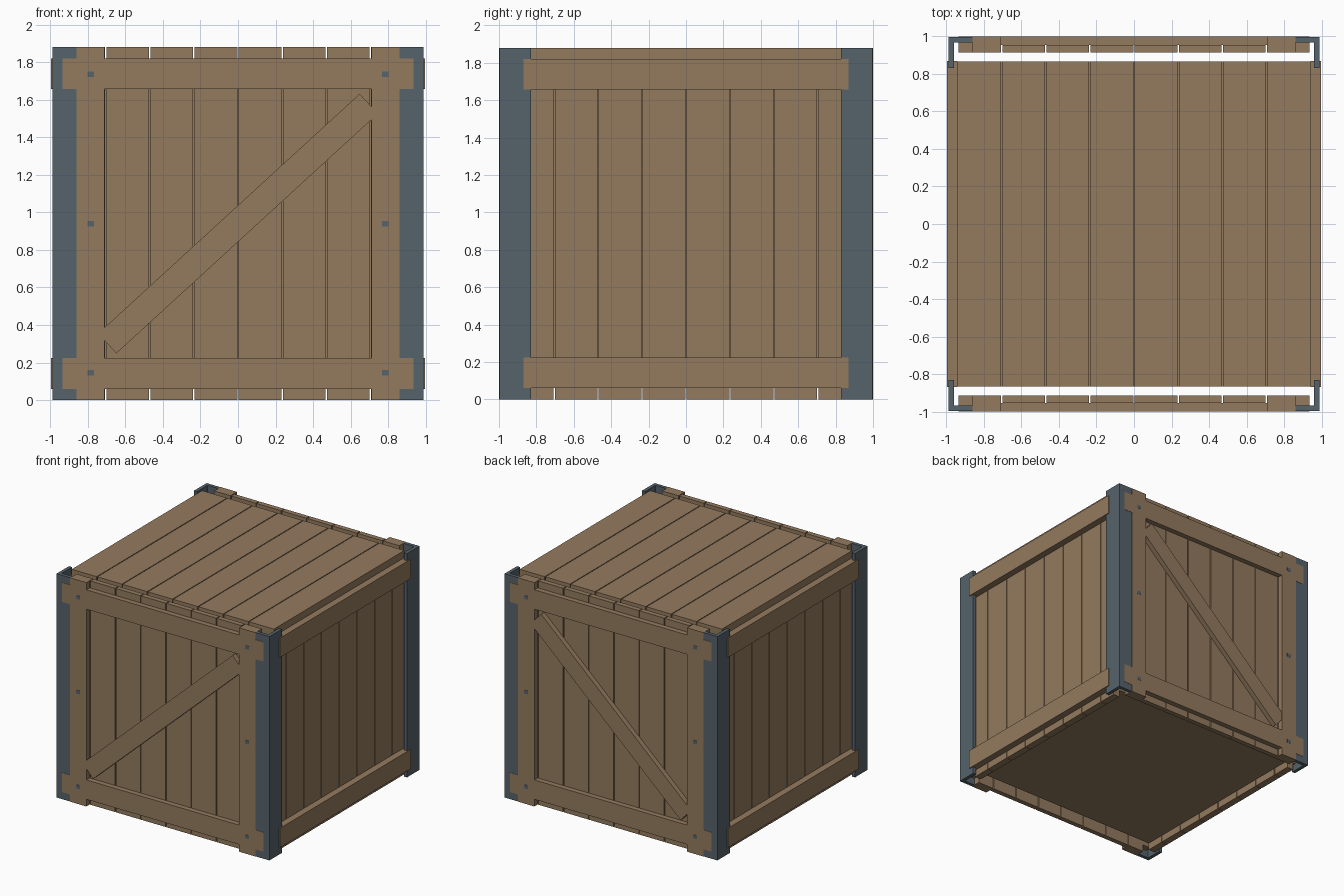
import bpy, bmesh, math
from mathutils import Matrix, Vector

if "Cube" in bpy.data.objects:
    bpy.data.objects.remove(bpy.data.objects["Cube"])


def material(name, rgb):
    m = bpy.data.materials.new(name)
    m.diffuse_color = (*rgb, 1)
    m.use_nodes = True
    m.node_tree.nodes["Principled BSDF"].inputs["Base Color"].default_value = m.diffuse_color
    return m


WOOD = material("brown wood", (0.295, 0.195, 0.113))
STEEL = material("blue grey steel", (0.093, 0.125, 0.147))


def add_object(name, bm, mat):
    bmesh.ops.recalc_face_normals(bm, faces=bm.faces)
    for f in bm.faces:
        f.smooth = False
    me = bpy.data.meshes.new(name)
    bm.to_mesh(me)
    bm.free()
    me.materials.clear()
    me.materials.append(mat)
    ob = bpy.data.objects.new(name, me)
    bpy.context.collection.objects.link(ob)
    return ob


def boxes(name, spans, mat):
    """One object made of boxes, each given as (x0, x1, y0, y1, z0, z1)."""
    bm = bmesh.new()
    for x0, x1, y0, y1, z0, z1 in spans:
        centre = Vector(((x0 + x1) / 2, (y0 + y1) / 2, (z0 + z1) / 2))
        size = Vector((abs(x1 - x0), abs(y1 - y0), abs(z1 - z0)))
        bmesh.ops.create_cube(bm, size=1, matrix=Matrix.Translation(centre) @ Matrix.Diagonal((*size, 1)))
    return add_object(name, bm, mat)


def extruded(name, loops, depth, matrix, mat):
    """Flat outline (with optional hole) given thickness along its normal."""
    cu = bpy.data.curves.new(name, 'CURVE')
    cu.dimensions = '2D'
    cu.fill_mode = 'BOTH'
    cu.extrude = depth / 2
    for loop in loops:
        sp = cu.splines.new('POLY')
        sp.points.add(len(loop) - 1)
        for p, (x, y) in zip(sp.points, loop):
            p.co = (x, y, 0, 1)
        sp.use_cyclic_u = True
    tmp = bpy.data.objects.new(name + "_outline", cu)
    bpy.context.collection.objects.link(tmp)
    me = bpy.data.meshes.new_from_object(tmp.evaluated_get(bpy.context.evaluated_depsgraph_get()))
    bm = bmesh.new()
    bm.from_mesh(me)
    bpy.data.objects.remove(tmp)
    bpy.data.meshes.remove(me)
    bmesh.ops.remove_doubles(bm, verts=bm.verts, dist=1e-4)
    bmesh.ops.transform(bm, matrix=matrix, verts=bm.verts)
    return add_object(name, bm, mat)


H = 1.88                       # overall height
BX, BY = 0.94, 0.865           # plank body half sizes
T = 0.06                       # top and side plank thickness
Y0, Y1, Y2 = 0.913, 0.955, 0.9985   # end planks inner, outer; frame outer
GAP = 0.007


def plank_spans(limit):
    edges = [-limit] + [0.235 * i for i in range(-3, 4)] + [limit]
    for i, (a, b) in enumerate(zip(edges, edges[1:])):
        yield (a + (GAP / 2 if i else 0), b - (GAP / 2 if i < len(edges) - 2 else 0))


# inner body behind the planks
boxes("inner_body", [(-BX + T, BX - T, -BY, BY, T, H - T)], WOOD)

# top planks run front to back
boxes("top_planks", [(a, b, -BY, BY, H - T, H) for a, b in plank_spans(BX)], WOOD)

for s, end, side in ((-1, "front", "left"), (1, "back", "right")):
    # upright planks of the walls
    boxes(end + "_planks", [(a, b, s * Y0, s * Y1, 0, H) for a, b in plank_spans(0.86)], WOOD)
    boxes(side + "_planks", [(s * (BX - T), s * BX, a, b, 0, H - T) for a, b in plank_spans(BY)], WOOD)

    # side rails
    boxes(side + "_rails", [(s * BX, s * 0.997, -0.869, 0.869, z, z + 0.163) for z in (0.06, 1.657)], WOOD)

    # end frame: stiles and rails in one outline with an opening
    quarter = [(0.86, 0), (0.86, 0.06), (0.935, 0.06), (0.935, 0.223), (0.86, 0.223)]
    right = quarter + [(x, H - z) for x, z in reversed(quarter)]
    # the rails stop short of the stile ends
    notch_top = [(0.71, H), (0.71, H - 0.06), (-0.71, H - 0.06), (-0.71, H)]
    notch_bottom = [(-0.71, 0), (-0.71, 0.06), (0.71, 0.06), (0.71, 0)]
    outline = right + notch_top + [(-x, z) for x, z in reversed(right)] + notch_bottom
    hole = [(-0.71, 0.223), (0.71, 0.223), (0.71, 1.657), (-0.71, 1.657)]
    upright = Matrix.Rotation(math.pi / 2, 4, 'X')
    extruded(end + "_frame", [outline, hole], Y2 - Y1,
             Matrix.Translation((0, s * (Y1 + Y2) / 2, 0)) @ upright, WOOD)

    # diagonal brace, its corners tucked into the frame
    bm = bmesh.new()
    bmesh.ops.create_cube(bm, size=1, matrix=Matrix.Translation((0, s * 0.976, 0.94))
                          @ Matrix.Rotation(-math.radians(42.5), 4, 'Y')
                          @ Matrix.Diagonal((1.89, 0.043, 0.144, 1)))
    add_object(end + "_brace", bm, WOOD)

    # square bolt heads
    boxes(end + "_bolts", [(x - 0.018, x + 0.018, s * 0.98, s * 1.0, z - 0.015, z + 0.015)
                           for x in (-0.785, 0.785) for z in (0.145, 0.94, 1.735)], STEEL)

    # steel corner angles
    for sx, lr in ((-1, "left"), (1, "right")):
        angle = [(0.989, 0.996), (0.86, 0.996), (0.86, 0.967), (0.96, 0.967), (0.96, 0.83), (0.989, 0.83)]
        extruded(f"{end}_{lr}_corner_angle", [[(sx * x, s * y) for x, y in angle]], H,
                 Matrix.Translation((0, 0, H / 2)), STEEL)
    # rail ends behind the steel
    boxes(end + "_rail_ends", [(x, x + 0.075, s * Y0, s * Y1, z, z + 0.163)
                               for x in (-0.935, 0.86) for z in (0.06, 1.657)], WOOD)
